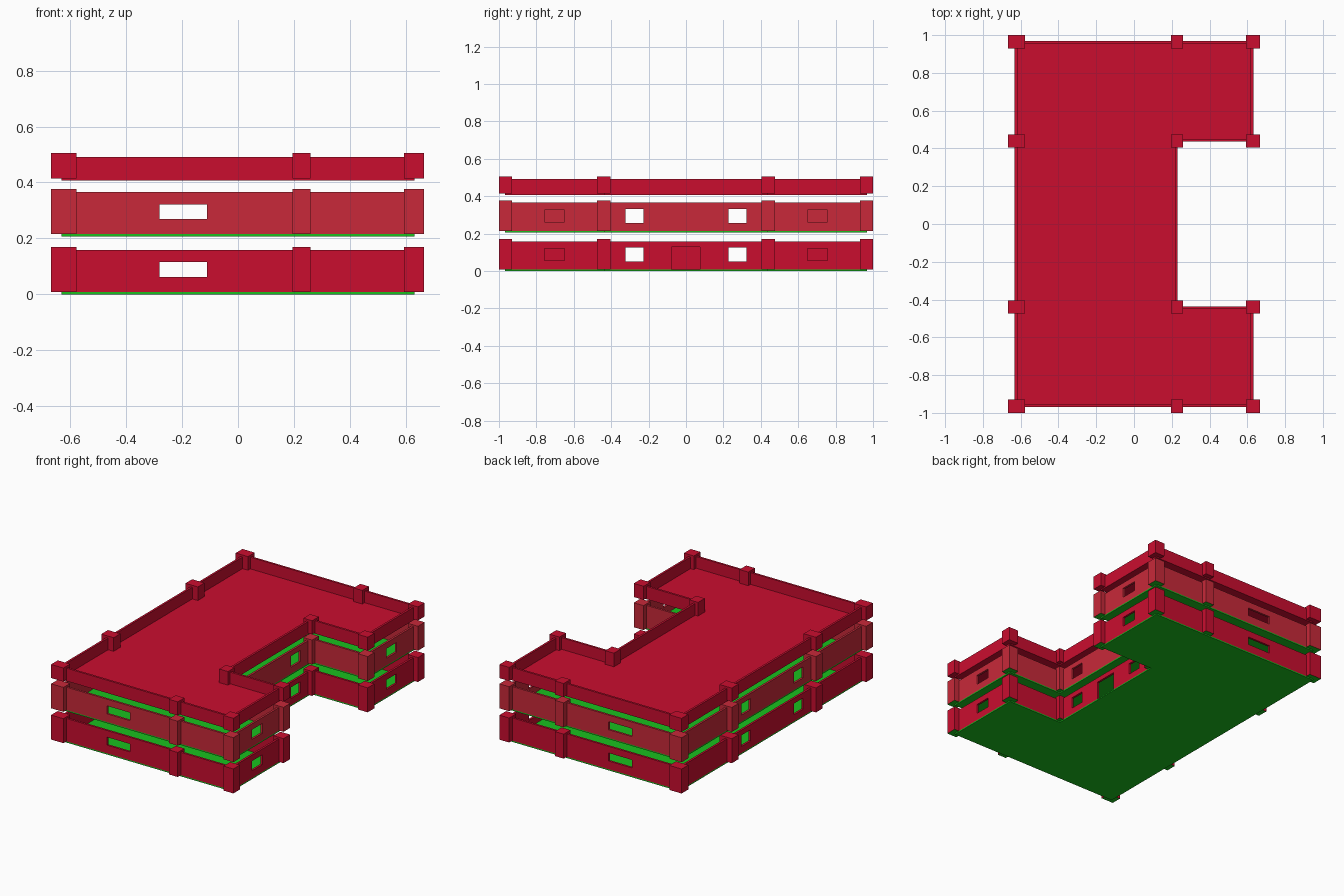
import bpy, bmesh
from mathutils import Vector

if "Cube" in bpy.data.objects:
    bpy.data.objects.remove(bpy.data.objects["Cube"])

# C-shaped plan: left, middle (courtyard wall) and right x; outer and courtyard y
L, M, R, Y, N = -0.632, 0.23, 0.632, 0.968, 0.437
T = 0.014  # wall thickness
OUTER = [(L, -Y), (R, -Y), (R, -N), (M, -N), (M, N), (R, N), (R, Y), (L, Y)]
INNER = [(L+T, -Y+T), (R-T, -Y+T), (R-T, -N-T), (M-T, -N-T),
         (M-T, N+T), (R-T, N+T), (R-T, Y-T), (L+T, Y-T)]


def material(name, rgb):
    m = bpy.data.materials.new(name)
    m.diffuse_color = (*rgb, 1)
    m.use_nodes = True
    m.node_tree.nodes["Principled BSDF"].inputs["Base Color"].default_value = m.diffuse_color
    return m


RED = material("red", (0.59, 0.004, 0.028))
PALE_RED = material("pale_red", (0.58, 0.022, 0.041))
GREEN = material("green", (0.01, 0.53, 0.013))


def make(name, bm, *mats):
    bmesh.ops.recalc_face_normals(bm, faces=bm.faces)
    me = bpy.data.meshes.new(name)
    bm.to_mesh(me)
    bm.free()
    for m in mats:
        me.materials.append(m)
    ob = bpy.data.objects.new(name, me)
    bpy.context.collection.objects.link(ob)
    return ob


def add_box(bm, lo, hi):
    lo, hi = Vector(lo), Vector(hi)
    for v in bmesh.ops.create_cube(bm, size=1)["verts"]:
        v.co = (lo + hi) / 2 + v.co * (hi - lo)


def bridge(bm, a, b):
    for i in range(len(a)):
        j = (i + 1) % len(a)
        bm.faces.new((a[i], a[j], b[j], b[i]))


def outline(bm, pts, z):
    return [bm.verts.new((x, y, z)) for x, y in pts]


def slab(name, z0, z1, mat):
    bm = bmesh.new()
    low, high = outline(bm, OUTER, z0), outline(bm, OUTER, z1)
    bm.faces.new(low[::-1])
    bm.faces.new(high)
    bridge(bm, low, high)
    return make(name, bm, mat)


def wall_ring(name, z0, z1, mat):
    bm = bmesh.new()
    loops = [outline(bm, pts, z) for pts, z in
             ((OUTER, z0), (OUTER, z1), (INNER, z1), (INNER, z0))]
    for k in range(4):
        bridge(bm, loops[k], loops[(k + 1) % 4])
    return make(name, bm, mat)


def pillars(name, z0, z1, wall_mat, foot_mat):
    bm = bmesh.new()
    for x0, x1 in ((-0.668, -0.578), (0.195, 0.259), (0.594, 0.666)):
        for y in (-0.965, -0.44, 0.44, 0.965):
            add_box(bm, (x0, y - 0.035, z0), (x1, y + 0.035, z1))
    for f in bm.faces:  # undersides take the floor colour
        if f.calc_center_median().z < z0 + 1e-4:
            f.material_index = 1
    return make(name, bm, wall_mat, foot_mat)


def cut_openings(wall, base, door):
    bm = bmesh.new()
    d = 0.04
    for s in (-1, 1):
        # long front and back windows
        add_box(bm, (-0.281, s*Y - d, base + 0.054), (-0.111, s*Y + d, base + 0.107))
        # wing end windows
        yc = s * 0.703
        add_box(bm, (R - d, yc - 0.054, base + 0.048), (R + d, yc + 0.054, base + 0.112))
        # left wall and courtyard windows
        yc = s * 0.275
        for x in (L, M):
            add_box(bm, (x - d, yc - 0.048, base + 0.043), (x + d, yc + 0.048, base + 0.117))
    if door:
        add_box(bm, (M - d, -0.078, base - 0.02), (M + d, 0.076, base + 0.12))
    cutter = make("opening_cutter", bm)
    cutter.hide_render = True
    mod = wall.modifiers.new("openings", "BOOLEAN")
    mod.operation = "DIFFERENCE"
    mod.solver = "EXACT"
    mod.object = cutter
    dg = bpy.context.evaluated_depsgraph_get()
    cut = bpy.data.meshes.new_from_object(wall.evaluated_get(dg))
    wall.modifiers.clear()
    wall.data = cut
    bpy.data.objects.remove(cutter)


# Storeys: name, slab bottom, wall height, pillar height, wall and floor colours
for name, z, wall_h, pillar_h, wmat, fmat in (
        ("ground", 0.0, 0.151, 0.162, RED, GREEN),
        ("upper", 0.207, 0.151, 0.162, PALE_RED, GREEN),
        ("roof", 0.407, 0.077, 0.090, RED, RED)):
    base = z + 0.008
    slab(name + "_floor", z, base, fmat)
    wall = wall_ring(name + "_walls", base, base + wall_h, wmat)
    pillars(name + "_pillars", base, base + pillar_h, wmat, fmat)
    if name != "roof":
        cut_openings(wall, base, door=(name == "ground"))
